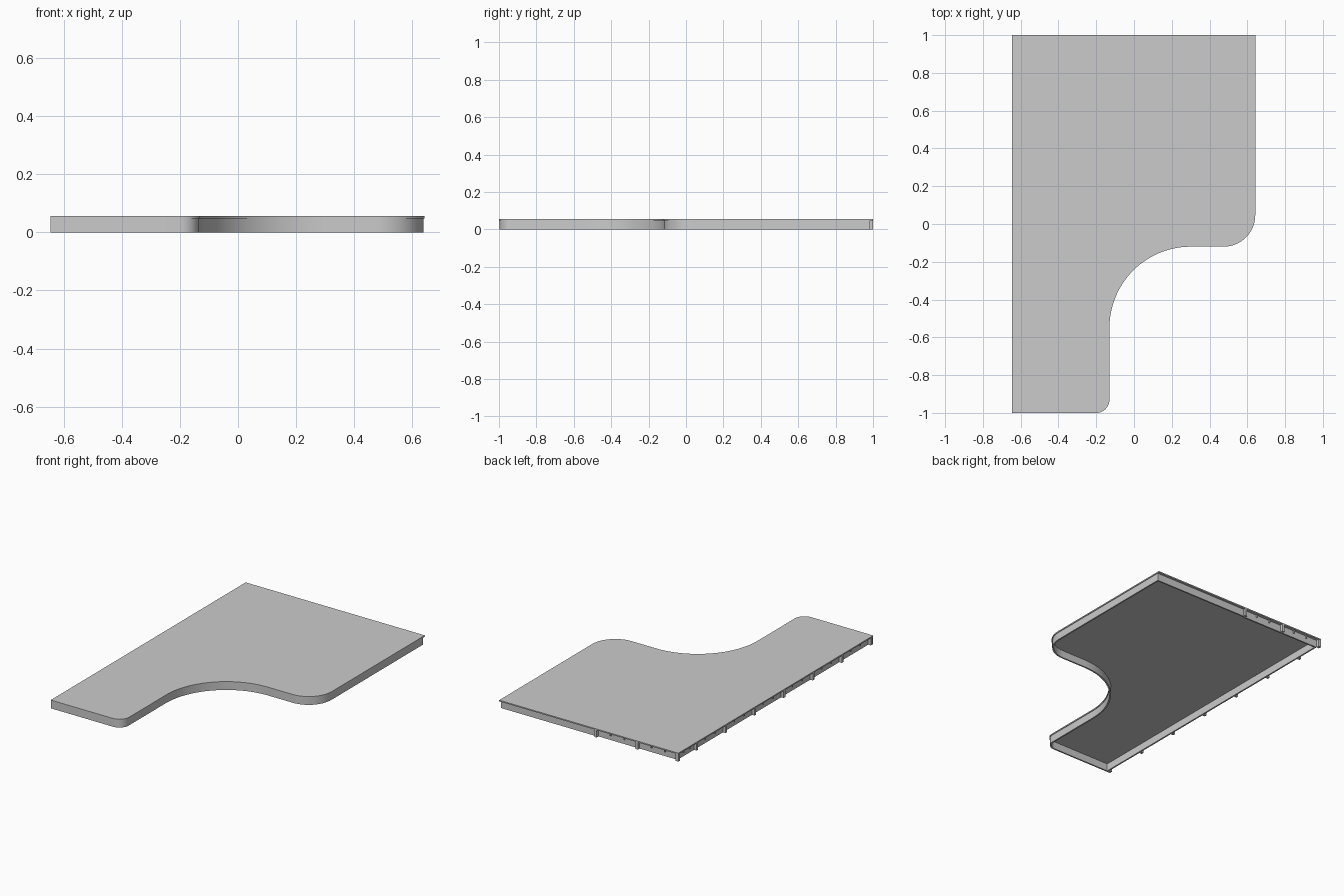
import bpy, bmesh
from math import sin, cos, radians

if "Cube" in bpy.data.objects:
    bpy.data.objects.remove(bpy.data.objects["Cube"])

L, R, F, B = -0.645, 0.642, -1.0, 1.0   # plan limits
H, T = 0.056, 0.008                     # total height, deck thickness


def arc(cx, cy, r, a0, a1, n):
    return [(cx + r * cos(radians(a0 + (a1 - a0) * i / n)),
             cy + r * sin(radians(a0 + (a1 - a0) * i / n))) for i in range(n + 1)]


def front_edge(d=0.0):
    """Curved front edge, left to right, inset by d."""
    return ([(L, F + d)]
            + arc(-0.20, -0.93, 0.07 - d, -90, 0, 10)
            + arc(0.30, -0.55, 0.43 + d, 180, 90, 28)
            + arc(0.475, 0.047, 0.167 - d, -90, 0, 14))


def add(name, bm):
    bmesh.ops.recalc_face_normals(bm, faces=bm.faces)
    mesh = bpy.data.meshes.new(name)
    bm.to_mesh(mesh)
    bm.free()
    ob = bpy.data.objects.new(name, mesh)
    bpy.context.collection.objects.link(ob)
    bpy.ops.object.select_all(action='DESELECT')
    bpy.context.view_layer.objects.active = ob
    ob.select_set(True)
    bpy.ops.object.shade_smooth_by_angle(angle=radians(30))
    return ob


def prism(name, pts, z0, z1):
    bm = bmesh.new()
    face = bm.faces.new([bm.verts.new((x, y, z0)) for x, y in pts])
    top = bmesh.ops.extrude_face_region(bm, geom=[face], use_keep_orig=True)
    verts = [g for g in top['geom'] if isinstance(g, bmesh.types.BMVert)]
    bmesh.ops.translate(bm, vec=(0, 0, z1 - z0), verts=verts)
    return add(name, bm)


def box(name, x0, x1, y0, y1, z0, z1):
    return prism(name, [(x0, y0), (x1, y0), (x1, y1), (x0, y1)], z0, z1)


# Deck plate with the curved cut-out
prism("deck_plate", front_edge() + [(R, B), (L, B)], H - T, H)

# Skirt board following the curved edge and the first part of the back:
# outer path one way, inner path back, closed into a thin wall
outer = front_edge(0.004) + [(R - 0.004, 0.985), (-0.05, 0.985)]
inner = front_edge(0.014) + [(R - 0.014, 0.975), (-0.05, 0.975)]
prism("skirt_board", outer + inner[::-1], 0, H - T)

# Set-back rim boards on the left and rest of the back
box("left_rim_board", L + 0.020, L + 0.030, -0.99, 0.98, 0, H - T)
box("back_rim_board", L + 0.020, -0.05, 0.970, 0.980, 0, H - T)

# Posts outside the rim boards, with small brackets between them
W = 0.008
left_y = [-0.985 + i * 0.298 for i in range(7)] + [0.99]
for i, y in enumerate(left_y):
    box(f"left_post_{i}", L + 0.001, L + 0.021, y - W, y + W, 0, H - T)
for i in range(len(left_y) - 1):
    for f in (1 / 3, 2 / 3):
        y = left_y[i] + (left_y[i + 1] - left_y[i]) * f
        box(f"left_bracket_{i}_{f:.1f}", L + 0.010, L + 0.021, y - 0.003, y + 0.003, 0.030, H - T)

back_x = [-0.05, -0.345, L + W + 0.001]
for i, x in enumerate(back_x):
    box(f"back_post_{i}", x - W, x + W, 0.979, 0.999, 0, H - T)
for i in range(2):
    for f in (1 / 3, 2 / 3):
        x = back_x[i] + (back_x[i + 1] - back_x[i]) * f
        box(f"back_bracket_{i}_{f:.1f}", x - 0.003, x + 0.003, 0.979, 0.990, 0.030, H - T)
